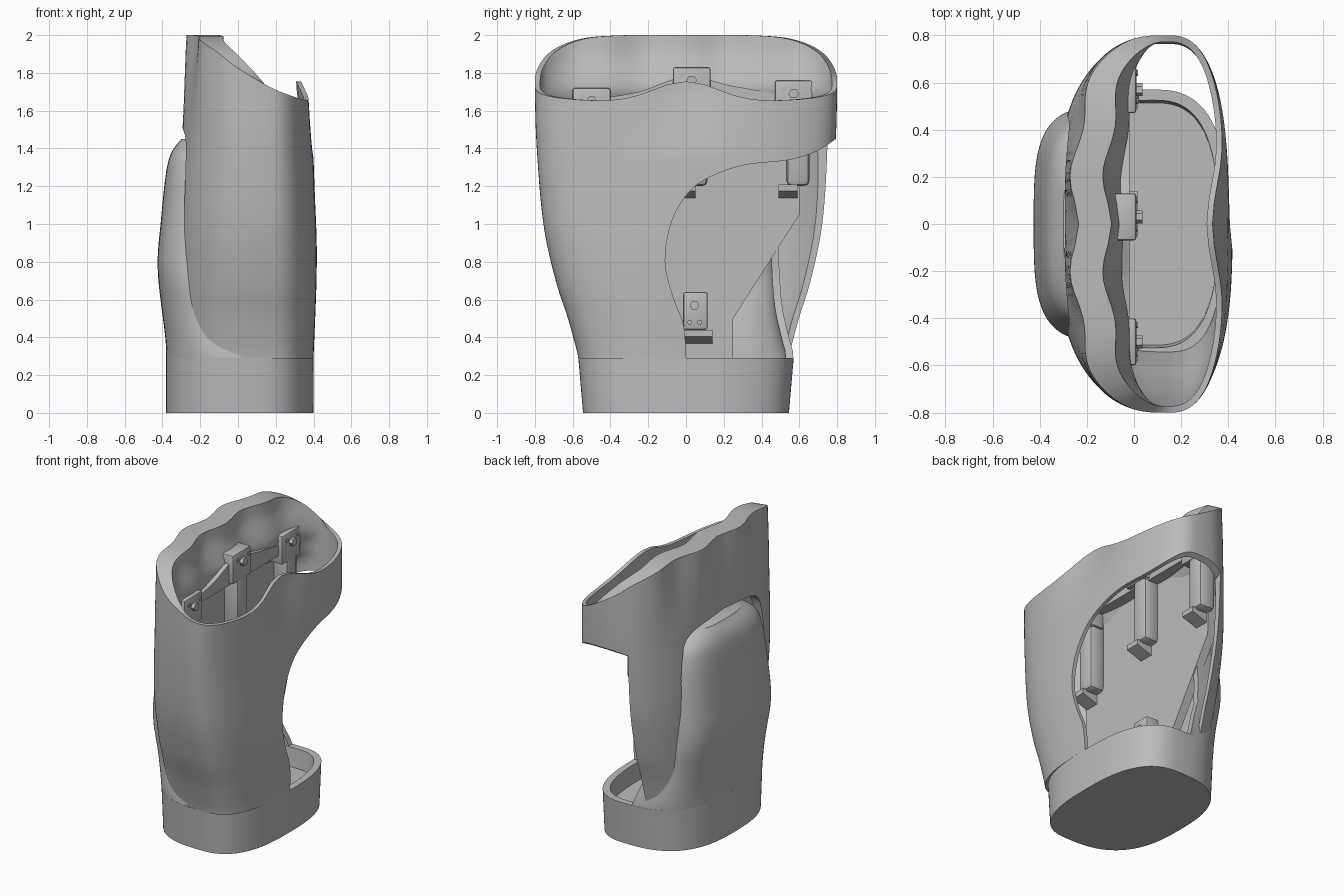
import bpy, bmesh, math

cube = bpy.data.objects.get("Cube")
if cube:
    bpy.data.objects.remove(cube, do_unlink=True)

grey = bpy.data.materials.new("plain grey")
grey.use_nodes = True
grey.diffuse_color = (0.5, 0.5, 0.5, 1)
grey.node_tree.nodes["Principled BSDF"].inputs["Base Color"].default_value = (0.5, 0.5, 0.5, 1)


def interp(v, pts):
    """Linear interpolation through (key, value) pairs."""
    if v <= pts[0][0]:
        return pts[0][1]
    for (a, p), (b, q) in zip(pts, pts[1:]):
        if v <= b:
            return p + (q - p) * (v - a) / (b - a)
    return pts[-1][1]


def oval(angle, x0, x1, half_y, n, mid):
    """Point on a superellipse whose widest line lies at x = mid."""
    c, s = math.cos(angle), math.sin(angle)
    reach = x1 - mid if c > 0 else x0 - mid
    return mid + reach * abs(c) ** (2 / n), half_y * math.copysign(abs(s) ** (2 / n), s)


def smooth(ob):
    bpy.ops.object.select_all(action='DESELECT')
    ob.select_set(True)
    bpy.context.view_layer.objects.active = ob
    bpy.ops.object.shade_smooth_by_angle(angle=math.radians(35))


def finish(name, bm):
    bmesh.ops.recalc_face_normals(bm, faces=bm.faces)
    mesh = bpy.data.meshes.new(name)
    bm.to_mesh(mesh)
    bm.free()
    ob = bpy.data.objects.new(name, mesh)
    bpy.context.collection.objects.link(ob)
    mesh.materials.append(grey)
    smooth(ob)
    return ob


def loft(name, rings, wrap=False):
    """Skin closed rings; join last to first, or cap both ends."""
    bm = bmesh.new()
    rows = [[bm.verts.new(p) for p in r] for r in rings]
    pairs = list(zip(rows, rows[1:])) + ([(rows[-1], rows[0])] if wrap else [])
    for r, s in pairs:
        for i in range(len(r)):
            j = (i + 1) % len(r)
            bm.faces.new((r[i], r[j], s[j], s[i]))
    if not wrap:
        bm.faces.new(rows[0])
        bm.faces.new(rows[-1])
    return finish(name, bm)


def slab(name, outline, x0, x1):
    """Extrude a (y, z) outline along x."""
    return loft(name, [[(x, y, z) for y, z in outline] for x in (x0, x1)])


def block(name, x, y, z, bevel=0.012):
    bm = bmesh.new()
    bmesh.ops.create_cube(bm, size=1)
    for v in bm.verts:
        v.co = [lo + (hi - lo) * (c + 0.5) for c, (lo, hi) in zip(v.co, (x, y, z))]
    bmesh.ops.bevel(bm, geom=bm.edges[:], offset=bevel, segments=2, affect='EDGES', profile=0.5)
    return finish(name, bm)


def foot_wedge(name, y, z):
    """Small ledge with a sloping underside."""
    side = [(-0.12, z - 0.08), (-0.03, z - 0.05), (0.015, z - 0.035), (0.015, z), (-0.12, z)]
    return loft(name, [[(px, py, pz) for px, pz in side] for py in y])


def bolt(name, x, y, z, r, depth, sides=24):
    ring = [(y + r * math.cos(k * math.tau / sides), z + r * math.sin(k * math.tau / sides))
            for k in range(sides)]
    return slab(name, ring, x, x + depth)


def cut(ob, cutter):
    mod = ob.modifiers.new("cut", 'BOOLEAN')
    mod.operation, mod.object, mod.solver = 'DIFFERENCE', cutter, 'EXACT'
    bpy.context.view_layer.objects.active = ob
    bpy.ops.object.modifier_apply(modifier=mod.name)
    bpy.data.objects.remove(cutter, do_unlink=True)


def rounded(points, steps=6):
    """Catmull-Rom curve through an open list of points."""
    p = [points[0]] + points + [points[-1]]
    out = []
    for a, b, c, d in zip(p, p[1:], p[2:], p[3:]):
        for k in range(steps):
            t = k / steps
            out.append(tuple(0.5 * (2 * b[i] + (c[i] - a[i]) * t
                       + (2 * a[i] - 5 * b[i] + 4 * c[i] - d[i]) * t * t
                       + (3 * b[i] - a[i] - 3 * c[i] + d[i]) * t ** 3) for i in (0, 1)))
    return out + [points[-1]]


# Outer shell: oval tube with a slanted wavy rim, thick along the high side
X_LOW = rounded([(0.3, -0.33), (1.0, -0.33), (1.5, -0.295), (2.0, -0.255)])
X_HIGH = rounded([(0.3, 0.4), (0.8, 0.418), (1.2, 0.405), (1.65, 0.388), (2, 0.37)])
HALF_Y = rounded([(0.3, 0.57), (0.5, 0.625), (0.7, 0.69), (1.0, 0.755), (1.4, 0.79), (1.7, 0.8), (2, 0.8)])
RIM = rounded([(-0.25, 2.0), (-0.2, 1.98), (-0.1, 1.905), (0, 1.825), (0.2, 1.71), (0.38, 1.645)])
WALL = rounded([(0.3, 0.03), (1.35, 0.06), (1.55, 0.17), (1.62, 0.19), (1.7, 0.235), (1.78, 0.215), (1.9, 0.16), (2, 0.14)])
SEGS, ROWS, BOTTOM, MID = 128, 44, 0.289, 0.14


def shell_point(k, t, inside):
    a = k * math.tau / SEGS
    x, y = oval(a, -0.26, 0.38, 0.8, 2.8, MID)
    top = interp(x, RIM) + (0.11 * math.exp(-(y / 0.24) ** 2) if x > 0.2 else 0)
    z = BOTTOM + (top - BOTTOM) * t
    low, high, half = interp(z, X_LOW), interp(z, X_HIGH), interp(z, HALF_Y)
    if inside:
        low, high, half = low + interp(z, WALL), high - 0.025, half - 0.028
    x, y = oval(a, low, high, half, 2.8, MID)
    if math.cos(a) > 0:
        x -= 0.05 * interp(z, [(1.35, 0), (1.7, 1)]) * math.exp(-(y / 0.24) ** 2) * math.cos(a)
    else:
        x += 0.02 * interp(z, [(1.5, 0), (1.95, 1)]) * math.cos(y * math.tau / 0.42) * -math.cos(a)
    return x, y, z


levels = [(i / ROWS, False) for i in range(ROWS + 1)] + [(i / ROWS, True) for i in range(ROWS, -1, -1)]
shell = loft("outer_shell", [[shell_point(k, t, s) for k in range(SEGS)] for t, s in levels], wrap=True)

# Side opening that wraps around the rear end
opening = rounded([(0, 0.2), (-0.01, 0.45), (-0.07, 0.62), (-0.11, 0.8), (-0.08, 1.0), (0, 1.15),
                   (0.11, 1.24), (0.3, 1.31), (0.55, 1.34), (0.7, 1.39), (0.82, 1.47)])
cut(shell, slab("opening_cutter", opening + [(1, 1.5), (1, 0.2)], -0.08, 0.8))

# Arched cutout for the rear panel
arch = rounded([(0.8, 0.25), (0.6, 0.285), (0.55, 0.35), (0.51, 0.45), (0.48, 0.6), (0.46, 1.0),
                (0.44, 1.3), (0.35, 1.47), (0, 1.52)])
cut(shell, slab("arch_cutter", arch + [(-y, z) for y, z in arch[-2::-1]], -0.8, 0.005))
smooth(shell)


# Base cup with a recessed floor
def base_ring(z, inset=0.0):
    half = interp(z, [(0, 0.545), (0.29, 0.57)]) - inset
    return [(*oval(k * math.tau / SEGS, -0.38 + inset, 0.4 - inset, half, 2.7, 0.08), z) for k in range(SEGS)]


loft("base_cup", [base_ring(0), base_ring(0.29), base_ring(0.29, 0.045), base_ring(0.16, 0.045)])

# Raised hollow rear panel growing out of the base
FACE = rounded([(0.285, -0.38), (0.4, -0.385), (0.75, -0.425), (1.0, -0.41), (1.33, -0.37), (1.45, -0.3)])
WIDTH = rounded([(0.285, 0.569), (0.33, 0.565), (0.4, 0.545), (0.6, 0.505), (1.0, 0.48), (1.3, 0.44),
                 (1.4, 0.38), (1.45, 0.27)])


def panel_arc(z, inset):
    n = interp(z, [(0.3, 2.7), (0.8, 3.5)])
    mid = interp(z, [(0.285, 0.08), (0.7, -0.11), (1.45, -0.1)])
    limit = interp(z, [(0.285, 0.02), (0.6, -0.1)])
    arc = [oval(math.pi / 2 + k * math.pi / 48, interp(z, FACE) + inset, 0, interp(z, WIDTH) - inset, n, mid)
           for k in range(49)]
    return [(min(x, limit), y, z) for x, y in arc]


rings = []
for i in range(41):
    z = 0.285 + 1.165 * math.sin(i / 40 * math.pi / 2)
    rings.append(panel_arc(z, 0) + panel_arc(z, interp(z, [(1.2, 0.04), (1.45, 0.19)]))[::-1])
loft("rear_panel", rings)

# Flat inner wall and the wavy ledge above it
slab("inner_wall", [(-0.48, 0.25), (0.25, 0.25), (0.25, 0.5), (0.6, 1.05), (0.62, 1.66), (-0.62, 1.66),
                    (-0.58, 0.8)], -0.16, -0.1)
ledge = rounded([(0.66, 1.69), (0.5, 1.69), (0.25, 1.73), (0, 1.78), (-0.25, 1.7), (-0.5, 1.66), (-0.66, 1.65)])
slab("inner_ledge", ledge + [(-0.66, 1.62), (0.66, 1.62)], -0.12, -0.02)

# Three finger mounts: head, post, wedge foot and bolts
for side, y, top, foot in (("front", -0.5, 1.72, 1.08), ("middle", 0.03, 1.83, 1.2), ("rear", 0.57, 1.76, 1.2)):
    block(side + "_mount_head", (-0.09, 0.01), (y - 0.1, y + 0.1), (top - 0.2, top))
    block(side + "_mount_post", (-0.12, 0.005), (y - 0.04, y + 0.085), (foot, top - 0.1), 0.03)
    foot_wedge(side + "_mount_foot", (y - 0.08, y + 0.02), foot + 0.01)
    bolt(side + "_mount_bolt", 0.0, y, top - 0.07, 0.028, 0.035, 6)
    for dy in (-0.05, 0.07):
        bolt(side + "_mount_pin", 0.0, y + dy, top - 0.045, 0.012, 0.016)

# Lower bracket inside the opening
block("lower_bracket", (-0.12, -0.01), (-0.015, 0.115), (0.44, 0.64))
foot_wedge("lower_bracket_foot", (-0.01, 0.14), 0.44)
bolt("lower_bracket_bolt", -0.01, 0.045, 0.57, 0.026, 0.012, 6)
for y in (0.02, 0.072):
    bolt("lower_bracket_pin", -0.01, y, 0.48, 0.013, 0.008)
